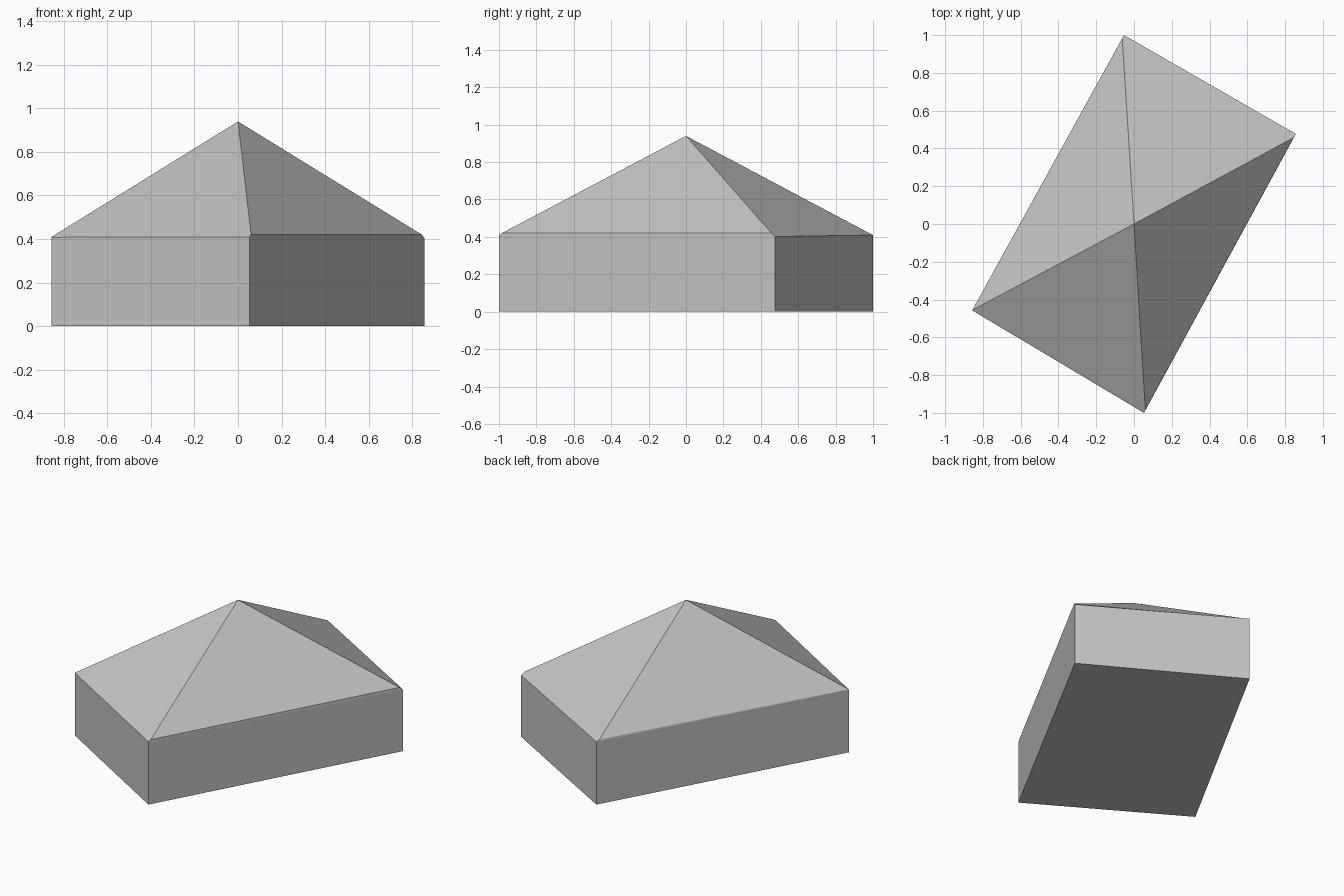
import bpy
import bmesh

if "Cube" in bpy.data.objects:
    bpy.data.objects.remove(bpy.data.objects["Cube"], do_unlink=True)

# One plain grey for the whole building
grey = bpy.data.materials.new("light grey")
grey.use_nodes = True
colour = (0.55, 0.55, 0.55, 1)
grey.diffuse_color = colour
grey.node_tree.nodes["Principled BSDF"].inputs["Base Color"].default_value = colour

# Turned rectangular footprint, counter-clockwise from the front corner
footprint = [(0.053, -1.0), (0.857, 0.477), (-0.053, 1.0), (-0.857, -0.457)]
wall_tops = [0.41, 0.402, 0.41, 0.408]

# Roof base, slightly inside the walls
eaves = [(0.06, -0.985, 0.42), (0.845, 0.457, 0.42),
         (-0.062, 0.98, 0.42), (-0.855, -0.455, 0.411)]
apex = (0, 0, 0.94)


def bridge(bm, lower, upper):
    """Join two rings of the same length with quads."""
    for i in range(len(lower)):
        j = (i + 1) % len(lower)
        bm.faces.new((lower[i], lower[j], upper[j], upper[i]))


# Walls with floor, narrow eave and hipped roof
bm = bmesh.new()
floor = [bm.verts.new((x, y, 0)) for x, y in footprint]
top = [bm.verts.new((x, y, z)) for (x, y), z in zip(footprint, wall_tops)]
eave = [bm.verts.new(p) for p in eaves]
peak = bm.verts.new(apex)
bm.faces.new(floor[::-1])
bridge(bm, floor, top)
bridge(bm, top, eave)
for i in range(4):
    bm.faces.new((eave[i], eave[(i + 1) % 4], peak))
bmesh.ops.recalc_face_normals(bm, faces=bm.faces[:])

mesh = bpy.data.meshes.new("hipped_roof_building")
bm.to_mesh(mesh)
bm.free()
mesh.materials.append(grey)
building = bpy.data.objects.new("hipped_roof_building", mesh)
bpy.context.collection.objects.link(building)
